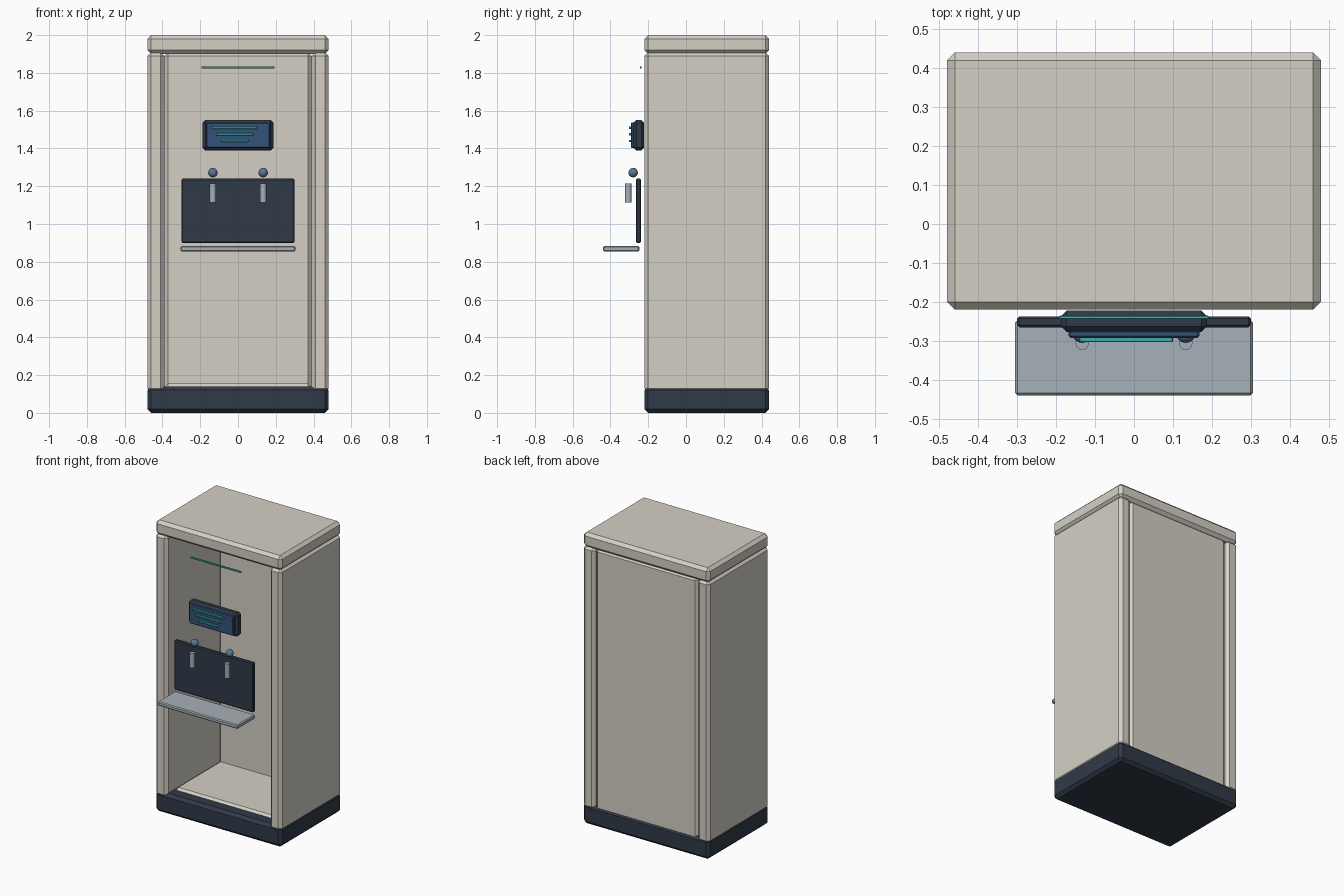
import bpy

if "Cube" in bpy.data.objects:
    bpy.data.objects.remove(bpy.data.objects["Cube"])


def material(name, rgb):
    m = bpy.data.materials.new(name)
    m.diffuse_color = (*rgb, 1)
    m.use_nodes = True
    m.node_tree.nodes["Principled BSDF"].inputs["Base Color"].default_value = m.diffuse_color
    return m


SHELL = material("warm_shell", (0.66, 0.63, 0.56))
DARK = material("dark_trim", (0.03, 0.042, 0.065))
BLUE = material("screen_blue", (0.035, 0.085, 0.19))
TEAL = material("teal_glow", (0.05, 0.42, 0.42))
STEEL = material("steel", (0.38, 0.44, 0.48))
BUTTON = material("button_blue", (0.10, 0.19, 0.29))


def box(name, x, y, z, mat, bevel=0.0):
    """Chamfered box from (min, max) ranges."""
    bpy.ops.mesh.primitive_cube_add(size=1, location=[sum(r) / 2 for r in (x, y, z)])
    ob = bpy.context.object
    ob.name = name
    ob.scale = [r[1] - r[0] for r in (x, y, z)]
    bpy.ops.object.transform_apply(location=False, rotation=False, scale=True)
    ob.data.materials.append(mat)
    if bevel:
        mod = ob.modifiers.new("chamfer", 'BEVEL')
        mod.width = bevel
        mod.segments = 1
    return ob


def finish_round(name, mat):
    ob = bpy.context.object
    ob.name = name
    ob.data.materials.append(mat)
    bpy.ops.object.shade_smooth_by_angle()


# Cabinet shell, open at the front
box("base_plinth", (-0.48, 0.48), (-0.22, 0.44), (0, 0.14), DARK, 0.02)
box("top_cap", (-0.48, 0.48), (-0.22, 0.44), (1.90, 2.0), SHELL, 0.02)
box("back_panel", (-0.39, 0.39), (0.34, 0.43), (0.11, 1.91), SHELL, 0.02)
box("cabinet_floor", (-0.39, 0.39), (-0.14, 0.36), (0.08, 0.155), SHELL, 0.02)

# Dispensing backplate and drip tray
box("dispenser_backplate", (-0.30, 0.30), (-0.265, -0.237), (0.90, 1.24), DARK, 0.006)
box("drip_tray", (-0.305, 0.305), (-0.44, -0.247), (0.855, 0.883), STEEL, 0.006)

# Display with three status bars
box("display_housing", (-0.187, 0.187), (-0.277, -0.222), (1.39, 1.55), DARK, 0.014)
box("display_screen", (-0.168, 0.168), (-0.292, -0.272), (1.402, 1.538), BLUE, 0.005)
for i, (x0, x1) in enumerate([(-0.14, 0.10), (-0.115, 0.08), (-0.09, 0.055)]):
    z = 1.51 - 0.035 * i
    box(f"status_bar_{i + 1}", (x0, x1), (-0.303, -0.288), (z - 0.006, z + 0.006), TEAL, 0.002)

# Light strip near the top
box("light_strip", (-0.192, 0.192), (-0.244, -0.235), (1.823, 1.835), TEAL, 0.002)

# Mirrored parts: side panels, taps and buttons
for side, s in (("left", -1), ("right", 1)):
    box(side + "_side_panel", sorted((s * 0.39, s * 0.48)), (-0.22, 0.44), (0.11, 1.91), SHELL, 0.02)
    bpy.ops.mesh.primitive_cylinder_add(vertices=24, radius=0.017, depth=0.10,
                                        location=(s * 0.133, -0.306, 1.165))
    finish_round(side + "_spout", STEEL)
    bpy.ops.mesh.primitive_uv_sphere_add(segments=24, ring_count=12, radius=0.025,
                                         location=(s * 0.133, -0.28, 1.272))
    finish_round(side + "_button", BUTTON)
